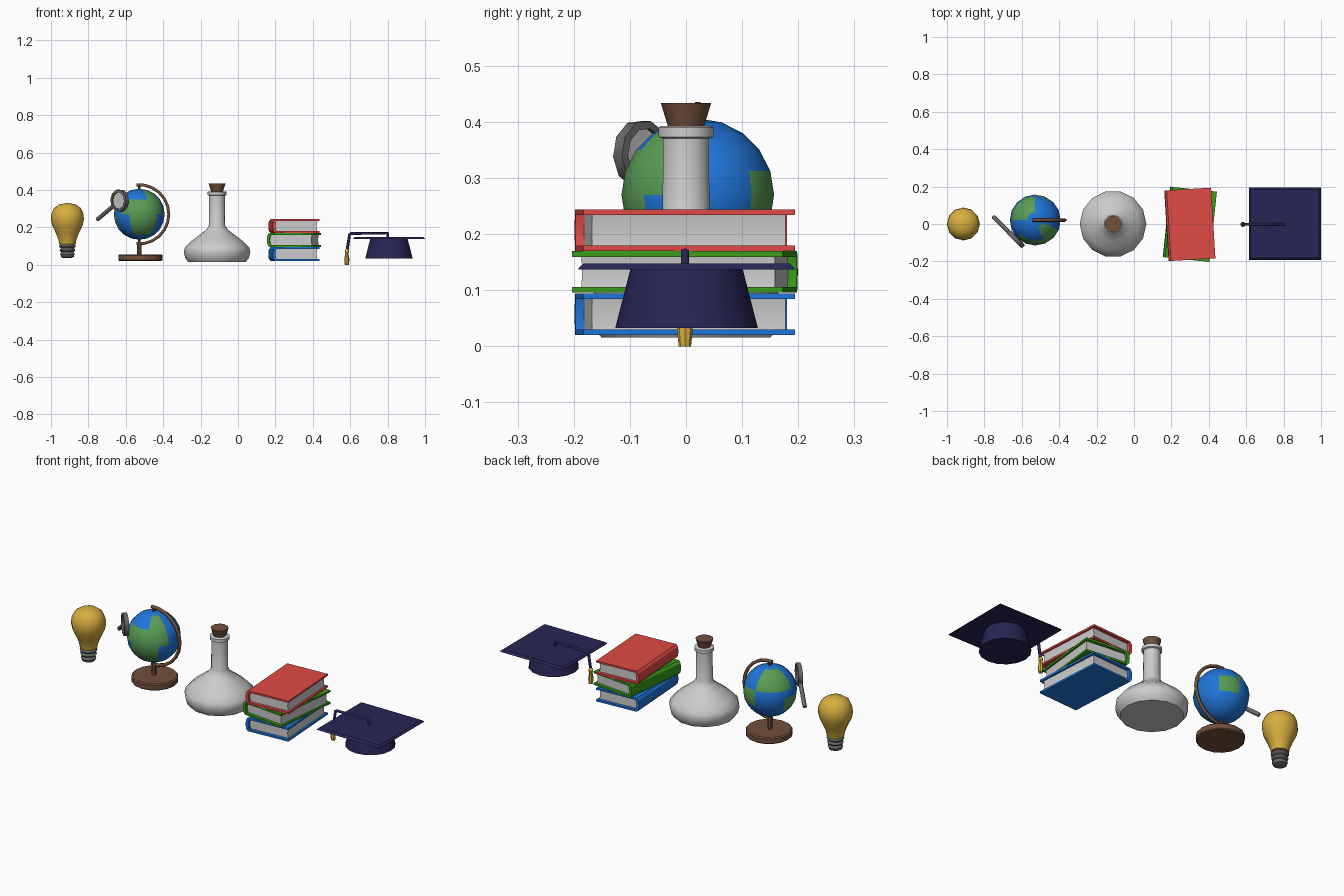
import bpy, bmesh, math
from mathutils import Vector, Matrix

if "Cube" in bpy.data.objects:
    bpy.data.objects.remove(bpy.data.objects["Cube"])


def material(name, rgb):
    m = bpy.data.materials.new(name)
    m.diffuse_color = (*rgb, 1)
    m.use_nodes = True
    m.node_tree.nodes["Principled BSDF"].inputs["Base Color"].default_value = m.diffuse_color
    return m


YELLOW = material("yellow", (0.68, 0.42, 0.05))
BLUE = material("blue", (0.014, 0.18, 0.70))
LAND = material("land_green", (0.10, 0.33, 0.09))
BROWN = material("brown", (0.17, 0.08, 0.045))
RED = material("red", (0.75, 0.07, 0.06))
GREEN = material("green", (0.04, 0.33, 0.01))
NAVY = material("navy", (0.021, 0.018, 0.09))
STEEL = material("dark_grey", (0.14, 0.14, 0.14))


def finish(name, bm, mat=None, matrix=None, angle=40):
    bmesh.ops.recalc_face_normals(bm, faces=bm.faces)
    me = bpy.data.meshes.new(name)
    bm.to_mesh(me)
    bm.free()
    ob = bpy.data.objects.new(name, me)
    bpy.context.collection.objects.link(ob)
    if mat:
        me.materials.append(mat)
    if matrix:
        ob.matrix_world = matrix
    bpy.ops.object.select_all(action='DESELECT')
    ob.select_set(True)
    bpy.context.view_layer.objects.active = ob
    bpy.ops.object.shade_smooth_by_angle(angle=math.radians(angle))
    return ob


def revolve(name, profile, matrix, mat=None, seg=12, closed=False, angle=40):
    """Spin (radius, height) points around local z."""
    bm = bmesh.new()
    rings = [[bm.verts.new((r * math.cos(2 * math.pi * i / seg),
                            r * math.sin(2 * math.pi * i / seg), z))
              for i in range(seg)] for r, z in profile]
    pairs = list(zip(rings, rings[1:]))
    if closed:
        pairs.append((rings[-1], rings[0]))
    else:
        bm.faces.new(rings[0])
        bm.faces.new(rings[-1])
    for a, b in pairs:
        for i in range(seg):
            j = (i + 1) % seg
            bm.faces.new((a[i], a[j], b[j], b[i]))
    return finish(name, bm, mat, matrix, angle)


def at(x, y, z=0):
    return Matrix.Translation((x, y, z))


def tube(name, points, radius, mat=None):
    cu = bpy.data.curves.new(name, 'CURVE')
    cu.dimensions = '3D'
    cu.bevel_depth = radius
    cu.bevel_resolution = 1
    cu.use_fill_caps = True
    sp = cu.splines.new('POLY')
    sp.points.add(len(points) - 1)
    for p, co in zip(sp.points, points):
        p.co = (*co, 1)
    ob = bpy.data.objects.new(name, cu)
    bpy.context.collection.objects.link(ob)
    if mat:
        cu.materials.append(mat)
    bpy.ops.object.select_all(action='DESELECT')
    ob.select_set(True)
    bpy.context.view_layer.objects.active = ob
    bpy.ops.object.convert(target='MESH')
    return ob


# Light bulb: glass and ridged screw base
B = at(-0.912, 0)
revolve("bulb_glass", [(0.044, 0.112), (0.048, 0.135), (0.062, 0.17), (0.082, 0.212),
                       (0.088, 0.242), (0.086, 0.272), (0.072, 0.303), (0.045, 0.322),
                       (0.012, 0.329)], B, YELLOW)
ridges = [(0.022, 0.036), (0.034, 0.042)]
for k in range(3):
    z = 0.05 + k * 0.022
    r = 0.036 + k * 0.003
    ridges += [(r, z), (r + 0.003, z + 0.006), (r, z + 0.013), (r - 0.005, z + 0.017)]
revolve("bulb_base", ridges + [(0.043, 0.116)], B, STEEL)

# Globe: ball with land patches picked by longitude and latitude
GC = Vector((-0.528, 0.021, 0.27))
bm = bmesh.new()
bmesh.ops.create_uvsphere(bm, u_segments=16, v_segments=10, radius=0.136)
lands = [(225, 330, -5, 42), (245, 318, -48, 0), (100, 170, 18, 75),
         (45, 90, -20, 20), (150, 195, -42, 0), (285, 335, 40, 65)]
for f in bm.faces:
    c = f.calc_center_median()
    lon = math.degrees(math.atan2(c.y, c.x)) % 360
    lat = math.degrees(math.asin(c.z / c.length))
    f.material_index = int(any(a < lon < b and s < lat < n for a, b, s, n in lands))
globe = finish("globe_ball", bm, BLUE, Matrix.Translation(GC))
globe.data.materials.append(LAND)

# Globe stand
revolve("globe_base", [(0.112, 0.02), (0.118, 0.025), (0.118, 0.05), (0.112, 0.056)],
        at(-0.522, 0.021), BROWN, 16)
revolve("globe_stem", [(0.012, 0.05), (0.012, 0.122)], at(-0.528, 0.021), BROWN, 8)
arc = [(GC.x + 0.158 * math.cos(t), GC.y, GC.z + 0.158 * math.sin(t))
       for t in (math.radians(95 - 190 * i / 12) for i in range(13))]
tube("globe_arm", arc, 0.009, BROWN)
revolve("globe_top_pin", [(0.007, 0.395), (0.007, 0.43)], at(GC.x, GC.y), BROWN, 8)
revolve("globe_bottom_pin", [(0.007, 0.11), (0.007, 0.15)], at(GC.x, GC.y), BROWN, 8)

# Magnifying glass: upright ring, lens and handle
MC = Vector((-0.633, -0.08, 0.343))
tip = Vector((-0.752, 0.039, 0.242))
n = Vector((1, 1, 0)).normalized()
u = (tip - MC).normalized()
M = Matrix.Translation(MC) @ Matrix((u, n.cross(u), n)).transposed().to_4x4()
revolve("magnifier_ring", [(0.046, -0.013), (0.06, -0.011), (0.06, 0.011), (0.046, 0.013)],
        M, STEEL, 10, closed=True)
revolve("magnifier_lens", [(0.048, -0.004), (0.048, 0.004)], M, None, 10)
tube("magnifier_handle", [MC + u * 0.056, tip], 0.011, STEEL)

# Flask with cork
F = at(-0.112, 0)
revolve("flask", [(0.155, 0.016), (0.17, 0.036), (0.178, 0.068), (0.172, 0.092), (0.14, 0.125),
                  (0.09, 0.163), (0.055, 0.19), (0.043, 0.212), (0.042, 0.37), (0.05, 0.373),
                  (0.05, 0.39), (0.046, 0.393)], F, None, 14, angle=50)
revolve("flask_cork", [(0.031, 0.388), (0.045, 0.434)], F, BROWN, 12)


# Books: C-shaped cover swept along the length, with an inset page block
def book(color, mat, z, turn):
    w, h, half, t = 0.124, 0.074, 0.189, 0.01
    outer = [(w, 0), (-w + 0.01, 0), (-w, 0.012), (-w - 0.003, h / 2),
             (-w, h - 0.012), (-w + 0.01, h), (w, h)]
    inner = [(w, h - t), (-w + 0.018, h - t), (-w + 0.012, h / 2), (-w + 0.018, t), (w, t)]
    pages = [(w - 0.01, t), (w - 0.014, h / 2), (w - 0.01, h - t),
             (-w + 0.018, h - t), (-w + 0.012, h / 2), (-w + 0.018, t)]
    matrix = at(0.3, -0.002, z) @ Matrix.Rotation(math.radians(turn), 4, 'Z')
    for part, prof, hl, m in (("cover", outer + inner, half, mat), ("pages", pages, 0.173, None)):
        bm = bmesh.new()
        f = bm.faces.new([bm.verts.new((x, -hl, zz)) for x, zz in prof])
        new = bmesh.ops.extrude_face_region(bm, geom=[f])["geom"]
        bmesh.ops.translate(bm, vec=(0, 2 * hl, 0),
                            verts=[v for v in new if isinstance(v, bmesh.types.BMVert)])
        finish(f"{color}_book_{part}", bm, m, matrix, 30)


book("blue", BLUE, 0.02, 3.5)
book("green", GREEN, 0.0955, -6)
book("red", RED, 0.17, 3.5)

# Graduation cap: square board, skull cap, cord and tassel
C = at(0.807, 0.001)
s = math.sqrt(2)
revolve("cap_board", [(0.193 * s, 0.137), (0.192 * s, 0.14), (0.183 * s, 0.148)],
        C @ Matrix.Rotation(math.pi / 4, 4, 'Z'), NAVY, 4, angle=5)
revolve("cap_crown", [(0.127, 0.033), (0.1, 0.138)], C, NAVY, 16)
tube("cap_cord", [(0.8, -0.002, 0.145), (0.8, -0.002, 0.169), (0.605, -0.002, 0.167),
                  (0.596, -0.002, 0.16), (0.583, -0.002, 0.075)], 0.008, NAVY)
revolve("cap_tassel", [(0.006, 0.085), (0.011, 0.078), (0.011, 0.066), (0.008, 0.06),
                       (0.014, 0.03), (0.011, 0.0)], at(0.582, -0.002), YELLOW, 8)
